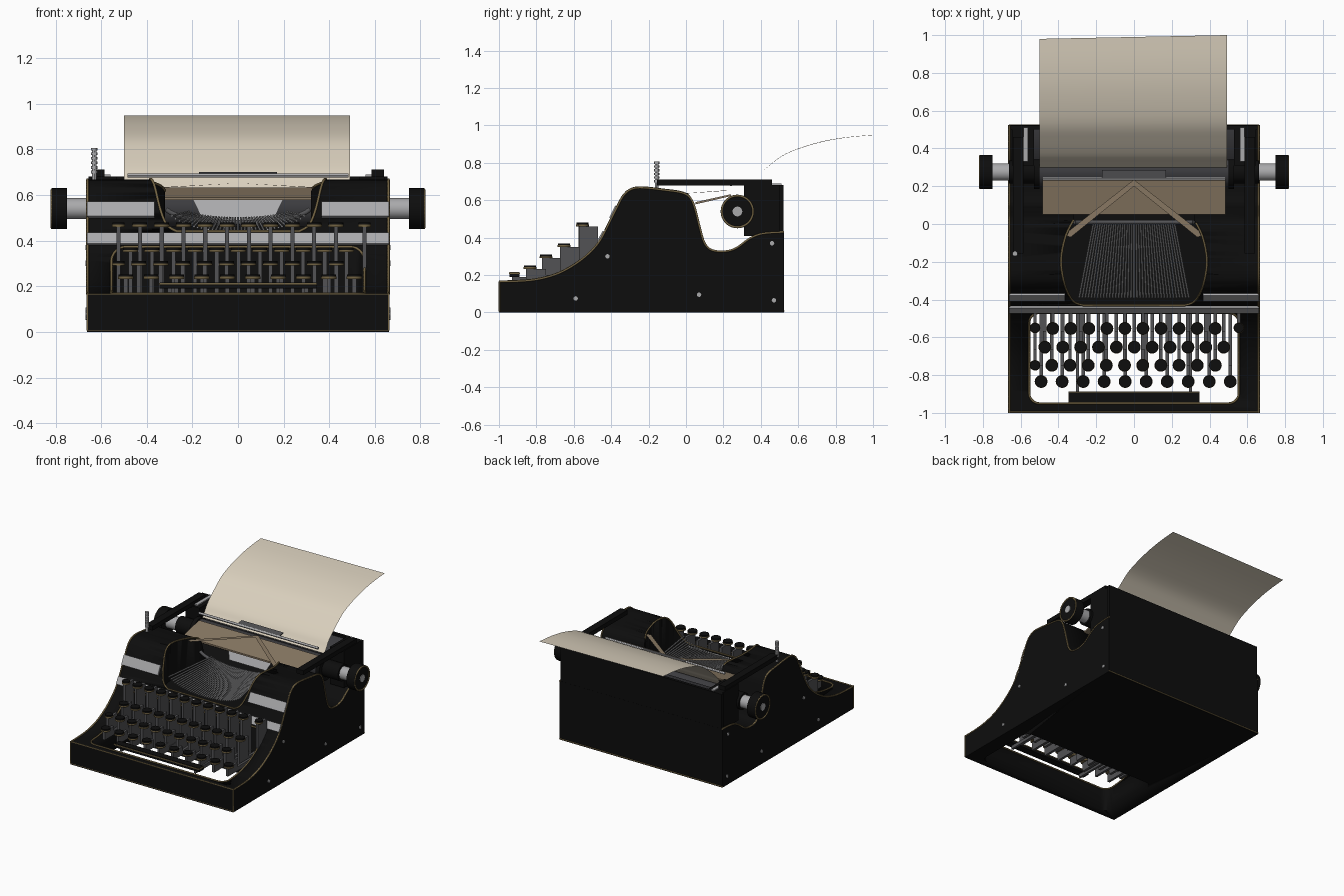
import bpy, bmesh, math
from mathutils import Vector

if "Cube" in bpy.data.objects:
    bpy.data.objects.remove(bpy.data.objects["Cube"])

def mat(name, r, g, b):
    m = bpy.data.materials.new(name)
    m.diffuse_color = (r, g, b, 1)
    m.use_nodes = True
    m.node_tree.nodes["Principled BSDF"].inputs["Base Color"].default_value = m.diffuse_color
    return m

BLACK = mat("black_enamel", .004, .004, .004)
GOLD = mat("gold_trim", .17, .125, .055)
SILVER = mat("silver", .40, .40, .41)
STEEL = mat("dark_steel", .085, .085, .09)
RUBBER = mat("platen_grey", .045, .045, .05)
PAPER = mat("paper", .70, .63, .51)
BROWN = mat("brown_plate", .25, .19, .125)

def make(name, bm, m, smooth=True):
    bmesh.ops.recalc_face_normals(bm, faces=bm.faces)
    me = bpy.data.meshes.new(name)
    bm.to_mesh(me)
    bm.free()
    ob = bpy.data.objects.new(name, me)
    bpy.context.collection.objects.link(ob)
    me.materials.append(m)
    if smooth:
        bpy.ops.object.select_all(action='DESELECT')
        ob.select_set(True)
        bpy.context.view_layer.objects.active = ob
        bpy.ops.object.shade_smooth_by_angle(angle=math.radians(30))
    return ob

def prism(name, pts, a, b, m, axis='x'):
    """Outline extruded along x (points are y,z) or along z (points are x,y)."""
    bm = bmesh.new()
    put = (lambda p, t: (t, p[0], p[1])) if axis == 'x' else (lambda p, t: (p[0], p[1], t))
    lo = [bm.verts.new(put(p, a)) for p in pts]
    hi = [bm.verts.new(put(p, b)) for p in pts]
    bm.faces.new(lo)
    bm.faces.new(hi)
    n = len(pts)
    for i in range(n):
        bm.faces.new((lo[i], lo[(i + 1) % n], hi[(i + 1) % n], hi[i]))
    return make(name, bm, m)

def box(name, x0, x1, y0, y1, z0, z1, m):
    return prism(name, [(y0, z0), (y1, z0), (y1, z1), (y0, z1)], x0, x1, m)

def rod(name, p, q, r, m, seg=24):
    p, q = Vector(p), Vector(q)
    bm = bmesh.new()
    bmesh.ops.create_cone(bm, cap_ends=True, segments=seg, radius1=r, radius2=r, depth=(q - p).length)
    rot = (q - p).to_track_quat('Z', 'Y')
    for v in bm.verts:
        v.co = rot @ v.co + (p + q) / 2
    return make(name, bm, m)

def tube(name, pts, r, m, closed=False):
    cu = bpy.data.curves.new(name, 'CURVE')
    cu.dimensions = '3D'
    cu.bevel_depth, cu.bevel_resolution, cu.use_fill_caps = r, 1, True
    s = cu.splines.new('POLY')
    s.points.add(len(pts) - 1)
    for sp, p in zip(s.points, pts):
        sp.co = (*p, 1)
    s.use_cyclic_u = closed
    ob = bpy.data.objects.new(name, cu)
    bpy.context.collection.objects.link(ob)
    cu.materials.append(m)

def spline(pts, n=4):
    """Smooth curve through 2D points."""
    p = [Vector(q) for q in [pts[0]] + pts + [pts[-1]]]
    out = []
    for i in range(1, len(p) - 2):
        a, b, c, d = p[i - 1:i + 3]
        for k in range(n):
            t = k / n
            out.append(.5 * (2 * b + (c - a) * t + (2 * a - 5 * b + 4 * c - d) * t * t
                             + (3 * b - a - 3 * c + d) * t ** 3))
    return [(v.x, v.y) for v in out] + [pts[-1]]

# Body side profile (y, z)
top = spline([(-1, .165), (-.88, .168), (-.78, .18), (-.68, .21), (-.59, .26), (-.52, .315),
              (-.47, .37), (-.44, .42), (-.41, .48), (-.375, .55), (-.335, .625), (-.29, .66),
              (-.23, .667), (-.12, .655), (-.02, .64), (.025, .61), (.05, .55), (.075, .45),
              (.1, .37), (.14, .333), (.21, .327), (.27, .345), (.34, .395), (.41, .422), (.523, .43)])

def surf(y):
    for (a, za), (b, zb) in zip(top, top[1:]):
        if a <= y <= b:
            return za + (zb - za) * (y - a) / max(b - a, 1e-6)
    return top[-1][1]

W = .662
body = prism("body", [(.523, 0), (-1, 0)] + top, -W, W, BLACK)

# Keyboard well and type basket cut into the body
well = []
for cx, cy, a0 in ((.5, -.525, 0), (-.5, -.525, 90), (-.5, -.895, 180), (.5, -.895, 270)):
    for k in range(6):
        a = math.radians(a0 + 18 * k)
        well.append((cx + .055 * math.cos(a), cy + .055 * math.sin(a)))
half = spline([(.27, -.43), (.32, -.41), (.36, -.34), (.383, -.24), (.383, -.16), (.36, -.06), (.32, .02)])
basket = half + [(.32, .25)] + [(-x, y) for x, y in reversed(half + [(.32, .25)])]
for cutter in (prism("well_cutter", well, -.1, 1, BLACK, 'z'),
               prism("basket_cutter", basket, .40, 1, BLACK, 'z')):
    cutter.hide_render = True
    bpy.context.view_layer.objects.active = body
    mod = body.modifiers.new("cut", 'BOOLEAN')
    mod.operation, mod.solver, mod.object = 'DIFFERENCE', 'EXACT', cutter
    bpy.ops.object.modifier_apply(modifier=mod.name)
    bpy.data.objects.remove(cutter)

# Gold trim lines
def over(pts):
    """Lay x,y points on the body surface with extra steps between them."""
    out = []
    for (ax, ay), (bx, by) in zip(pts, pts[1:]):
        n = max(1, int(abs(by - ay) / .03))
        for k in range(n):
            x, y = ax + (bx - ax) * k / n, ay + (by - ay) * k / n
            out.append((x, y, surf(y) + .002))
    return out
tube("well_trim", over(well + well[:1]), .006, GOLD, True)
tube("basket_trim", over([(-x, y) for x, y in reversed(half)] + half), .006, GOLD)
for s in (-1, 1):
    tube("side_trim", [(s * (W - .002), y, z) for y, z in top], .006, GOLD)
    tube("front_corner_trim", [(s * (W - .002), -.997, .005), (s * (W - .002), -.997, .165)], .005, GOLD)
for nm, y, z in (("front_top_trim", -.996, .165), ("front_base_trim", -.996, .007), ("back_base_trim", .522, .007)):
    tube(nm, [(-W, y, z), (W, y, z)], .005, GOLD)

# Silver bands across the slope
def band(name, y0, y1, x0, x1):
    ys = [y0 + (y1 - y0) * k / 4 for k in range(5)]
    prism(name, [(y - .011, surf(y) + .007) for y in ys] + [(y + .01, surf(y) - .006) for y in reversed(ys)],
          x0, x1, SILVER)
band("lower_band", -.462, -.435, -W, W)
for s in (-1, 1):
    band("upper_band", -.40, -.368, s * .365, s * W)
    # Side bolts
    for y, z in ((-.59, .075), (-.42, .3), (.07, .095), (.46, .37), (.47, .065)):
        rod("side_bolt", (s * .655, y, z), (s * .668, y, z), .012, SILVER, 12)

# Keys: row = (y, cap height, first x, spacing, count)
def key(x, y, z, r=.034):
    rod("key_rim", (x, y, z - .016), (x, y, z - .006), r, GOLD, 20)
    rod("key_cap", (x, y, z - .007), (x, y, z + .004), r * .94, BLACK, 20)
    back = min(y + .085, -.47)
    prism("key_lever", [(y - .022, .17), (-.468, .17), (-.468, .2), (back, .2),
                        (back, z - .016), (y - .022, z - .016)], x - .009, x + .009, STEEL)
for y, z, x0, dx, n in ((-.553, .476, -.43, .0955, 10), (-.652, .366, -.472, .0947, 11),
                        (-.748, .306, -.435, .0962, 10), (-.834, .248, -.492, .1113, 10)):
    for i in range(n):
        key(x0 + i * dx, y, z)
for x, y, z in ((-.524, -.55, .476), (.555, -.55, .476), (-.524, -.748, .306)):
    key(x, y, z, .028)
box("space_bar", -.345, .345, -.945, -.89, .19, .212, BLACK)
box("space_bar_trim", -.347, .347, -.947, -.888, .207, .214, GOLD)
box("space_bar_top", -.343, .343, -.943, -.892, .212, .217, BLACK)
for s in (-1, 1):
    box("space_bar_arm", s * .3 - .008, s * .3 + .008, -.93, -.468, .165, .19, STEEL)

# Type bars fanned in the basket
N = 37
for i in range(N):
    u = -1 + 2 * i / (N - 1)
    c = math.sqrt(1 - (.95 * u) ** 2)
    rod("type_bar", (.29 * u, -.39, .54 - .10 * c), (.215 * u, .0, .54 - .04 * c), .0048, SILVER, 6)
arc = [(.32 * math.sin(a), .01, .55 - .07 * math.cos(a)) for a in [math.radians(-80 + 10 * k) for k in range(17)]]
tube("type_bar_segment", arc, .012, STEEL)

# Ribbon plate, its support and the angled guide arms
prism("ribbon_plate", [(.05, .578), (.24, .622), (.24, .632), (.05, .59)], -.485, .485, BROWN)
bm = bmesh.new()
q = [bm.verts.new(p) for p in ((-.15, .11, .48), (.15, .11, .48), (.2, .17, .585), (-.2, .17, .585))]
bm.faces.new(q)
bmesh.ops.solidify(bm, geom=bm.faces[:], thickness=.01)
make("ribbon_support", bm, SILVER, False)
for s in (-1, 1):
    bm = bmesh.new()
    f = bm.faces.new([bm.verts.new(p) for p in ((s * .375, -.06, .632), (s * .335, -.07, .632),
                                                (0, .2, .652), (0, .235, .652))])
    bmesh.ops.solidify(bm, geom=[f], thickness=.01)
    make("guide_arm", bm, BROWN, False)

# Carriage: platen, shafts, knobs, end blocks and arms
PY, PZ = .275, .54
rod("platen", (-.5, PY, PZ), (.5, PY, PZ), .08, RUBBER, 40)
for s in (-1, 1):
    def along(name, a, b, r, m):
        rod(name, (s * a, PY, PZ), (s * b, PY, PZ), r, m, 36)
    along("platen_end", .5, .53, .09, BLACK)
    along("shaft_collar", .53, .662, .06, BLACK)
    along("knob_shaft", .6, .755, .046, SILVER)
    along("knob", .75, .815, .09, BLACK)
    along("knob_hub", .81, .82, .026, SILVER)
    ring = [(PY + .084 * math.cos(k * math.pi / 16), PZ + .084 * math.sin(k * math.pi / 16)) for k in range(32)]
    tube("knob_ring", [(s * .815, y, z) for y, z in ring], .006, GOLD, True)
    box("carriage_end", s * .53, s * .645, .31, .52, .41, .682, BLACK)
    box("carriage_arm", s * .585, s * .64, -.155, .46, .68, .712, BLACK)
    box("carriage_rail", s * .56, s * .585, .33, .51, .68, .69, SILVER)
box("carriage_back", -.655, .655, .5, .522, .42, .682, BLACK)
prism("paper_tray", [(.34, .60), (.42, .655), (.5, .665), (.5, .655), (.42, .645), (.34, .59)], -.53, .53, RUBBER)

# Paper sheet, slightly skewed at its far edge
bm = bmesh.new()
curve = spline([(.30, .625), (.325, .66), (.36, .71), (.44, .78), (.54, .85), (.7, .905), (.85, .934), (1, .948)])
rows = []
for y, z in curve:
    k = max(0, (y - .4) / .6) * .02
    rows.append((bm.verts.new((-.5, y - k, z)), bm.verts.new((.492, y, z))))
for (a, b), (c, d) in zip(rows, rows[1:]):
    bm.faces.new((a, b, d, c))
bmesh.ops.solidify(bm, geom=bm.faces[:], thickness=.003)
make("paper_sheet", bm, PAPER)

# Paper bail
rod("paper_bail", (-.485, .24, .685), (.485, .24, .685), .009, SILVER, 12)
prism("bail_plate", [(.235, .685), (.285, .693), (.285, .7), (.235, .692)], -.17, .17, STEEL)

# Ribbed return lever post
rod("lever_post", (-.63, -.157, .65), (-.63, -.157, .80), .009, SILVER, 12)
for k in range(6):
    z = .695 + k * .02
    rod("lever_rib", (-.63, -.157, z), (-.63, -.157, z + .012), .014, SILVER, 12)
